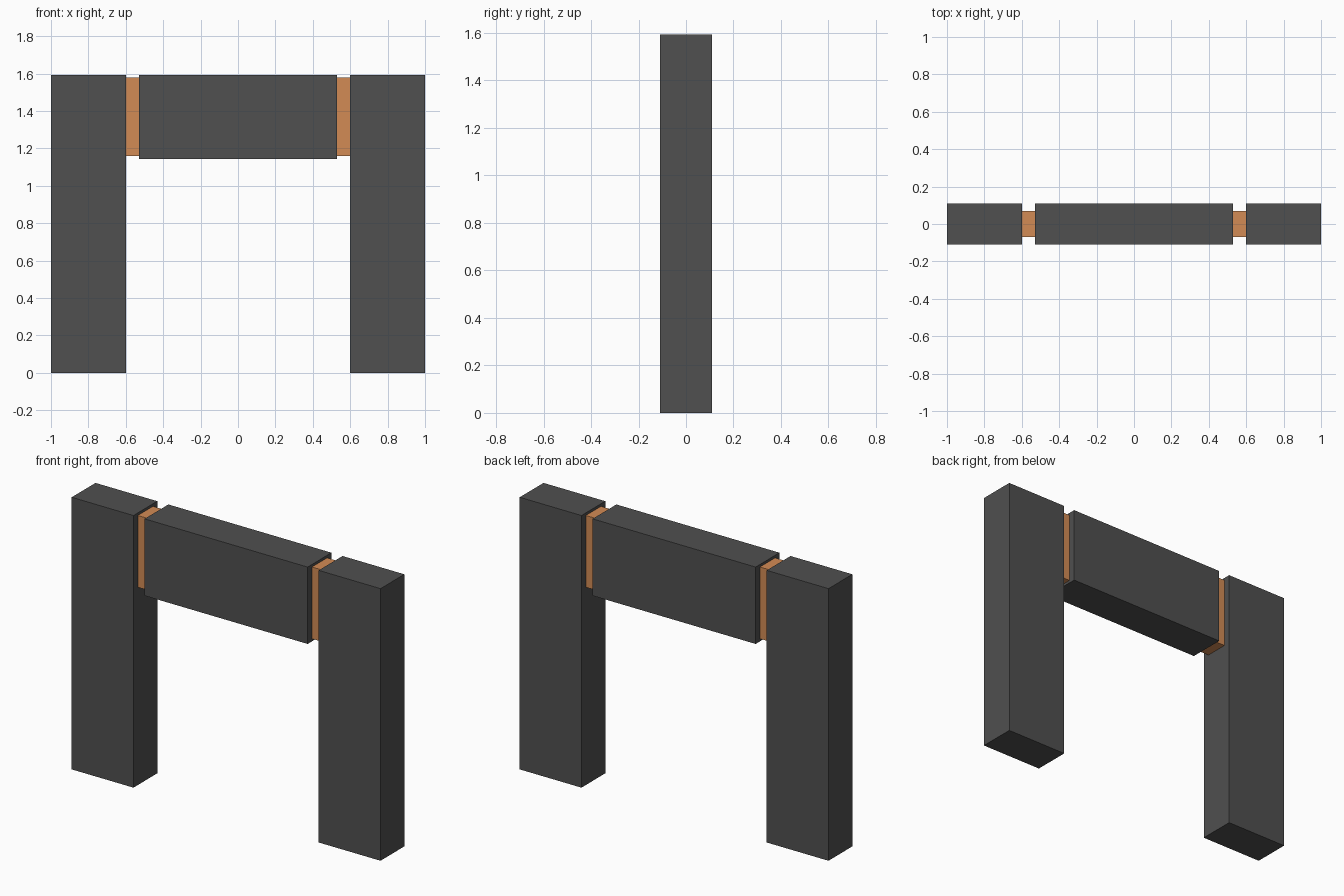
import bpy

if "Cube" in bpy.data.objects:
    bpy.data.objects.remove(bpy.data.objects["Cube"])


def make_material(name, color):
    mat = bpy.data.materials.new(name)
    mat.diffuse_color = color
    mat.use_nodes = True
    mat.node_tree.nodes["Principled BSDF"].inputs["Base Color"].default_value = mat.diffuse_color
    return mat


dark = make_material("dark_grey", (0.08, 0.08, 0.08, 1))
copper = make_material("copper", (0.65, 0.26, 0.09, 1))


def box(name, x, y_half, z, mat):
    """Box spanning the x and z ranges, centred on y = 0."""
    bpy.ops.mesh.primitive_cube_add(
        size=1, location=(sum(x) / 2, 0, sum(z) / 2))
    obj = bpy.context.object
    obj.name = name
    obj.scale = (x[1] - x[0], 2 * y_half, z[1] - z[0])
    bpy.ops.object.transform_apply(location=False, rotation=False, scale=True)
    obj.data.materials.append(mat)
    return obj


TOP = 1.593

# Crossbar between the legs
box("crossbar", (-0.528, 0.528), 0.11, (1.143, TOP), dark)

# Upright leg and recessed copper joint on each side
for side, s in (("left", -1), ("right", 1)):
    box(f"{side}_leg", sorted((s * 0.6, s * 1.0)), 0.11, (0, TOP), dark)
    box(f"{side}_joint", sorted((s * 0.528, s * 0.6)), 0.07, (1.158, 1.578), copper)
